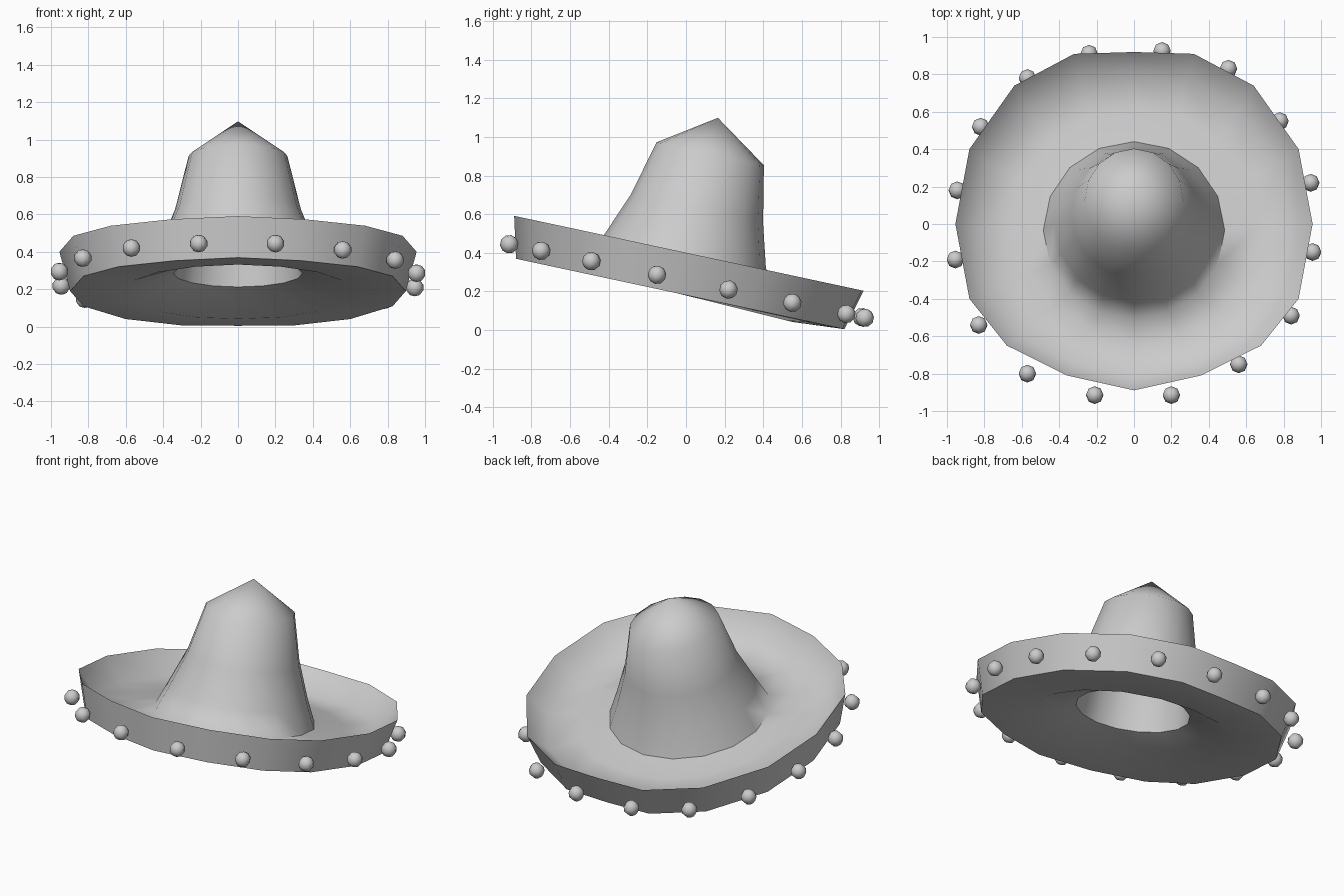
import bpy, bmesh, math
from mathutils import Matrix, Vector

if "Cube" in bpy.data.objects:
    bpy.data.objects.remove(bpy.data.objects["Cube"])

straw = bpy.data.materials.new("straw_grey")
straw.diffuse_color = (0.6, 0.6, 0.6, 1)
straw.use_nodes = True
straw.node_tree.nodes["Principled BSDF"].inputs["Base Color"].default_value = straw.diffuse_color

TILT = math.radians(-12.1)
CENTRE = Vector((0, -0.03, 0.187))      # centre of the brim's lower edge

# Half outline of the brim, front to back (mirrored for the other half)
HALF = [(0, -.925), (.36, -.843), (.68, -.68), (.88, -.424), (.955, -.015),
        (.88, .394), (.64, .741), (.32, .915), (0, .925)]
OUTLINE = HALF + [(-x, y) for x, y in reversed(HALF[1:-1])]
N = len(OUTLINE)


def ring_points(size, height, irregular=0.0, wide=1.0, shift=0.0, dip=0.0):
    """16-sided ring; blends from a circle to the hand-bent brim outline."""
    pts = []
    for i, (ox, oy) in enumerate(OUTLINE):
        a = 2 * math.pi * i / N
        cx, cy = math.sin(a), -math.cos(a)
        f = irregular / 0.925
        x = size * (cx * (1 - irregular) + ox * f)
        y = size * (cy * (1 - irregular) + oy * f)
        pts.append((x * wide, y + shift, height - dip * y / size))
    return pts


def finish(name, bm, angle):
    bmesh.ops.recalc_face_normals(bm, faces=bm.faces)
    mesh = bpy.data.meshes.new(name)
    bm.to_mesh(mesh)
    bm.free()
    mesh.materials.append(straw)
    ob = bpy.data.objects.new(name, mesh)
    bpy.context.collection.objects.link(ob)
    bpy.ops.object.select_all(action='DESELECT')
    ob.select_set(True)
    bpy.context.view_layer.objects.active = ob
    bpy.ops.object.shade_smooth_by_angle(angle=math.radians(angle))
    return ob


# Hat: outer crown, brim, wall and inner lining as one lathed shell
profile = [(.284, .742, 0, .93), (.35, .45, 0, .96, -.008), (.424, .23, 0, 1, -.02),
           (.485, .085, 0, 1, -.022), (.64, .07, .4), (.82, .075, .9),
           (.925, .215, 1), (.869, 0, 1), (.60, 0, .3, 1, 0, .02),
           (.345, .10), (.31, .45, 0, .96), (.25, .70, 0, .93)]
bm = bmesh.new()
rings = [[bm.verts.new(p) for p in ring_points(*r)] for r in profile]
for a, b in zip(rings, rings[1:]):
    for i in range(N):
        j = (i + 1) % N
        bm.faces.new((a[i], a[j], b[j], b[i]))
for ring, h in ((rings[0], .932), (rings[-1], .87)):
    tip = bm.verts.new((0, 0, h))
    for i in range(N):
        bm.faces.new((ring[i], ring[(i + 1) % N], tip))
# Crisp edge around the head opening
for i in range(N):
    e = bm.edges.get((rings[9][i], rings[9][(i + 1) % N]))
    e.smooth = False
hat = finish("hat", bm, 62)
hat.location = CENTRE
hat.rotation_euler.x = TILT

# Pompoms hanging around the brim
POMPOMS = [(-.24, .91), (-.57, .78), (-.82, .52), (-.945, .18), (-.955, -.19), (-.83, -.54),
           (-.57, -.80), (-.21, -.915), (.20, -.915), (.56, -.75), (.84, -.49), (.955, -.15),
           (.945, .22), (.78, .55), (.505, .83), (.15, .925)]
bm = bmesh.new()
for x, y in POMPOMS:
    m = Matrix.Translation((x, y, 0.255 - 0.207 * y)) @ Matrix.Rotation(TILT, 4, 'X')
    bmesh.ops.create_uvsphere(bm, u_segments=8, v_segments=5, radius=0.048, matrix=m)
finish("pompoms", bm, 75)
